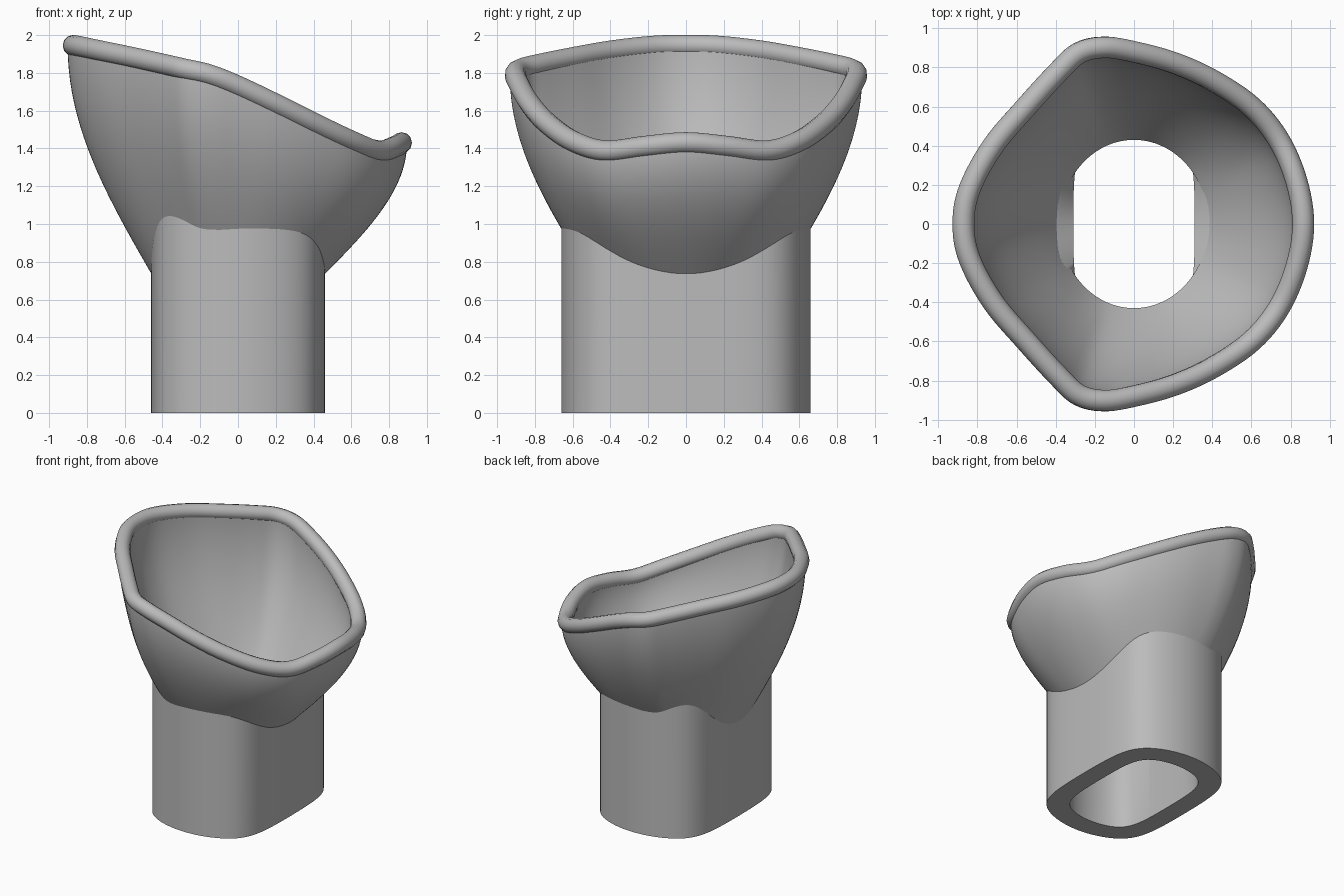
import bpy, bmesh, math
from mathutils import Vector

if "Cube" in bpy.data.objects:
    bpy.data.objects.remove(bpy.data.objects["Cube"])

grey = bpy.data.materials.new("grey_rubber")
grey.use_nodes = True
grey.diffuse_color = (0.5, 0.5, 0.5, 1)
grey.node_tree.nodes["Principled BSDF"].inputs["Base Color"].default_value = (0.5, 0.5, 0.5, 1)

BASE_Z = 0.73
STEPS = 6


def activate(obj):
    bpy.ops.object.select_all(action='DESELECT')
    obj.select_set(True)
    bpy.context.view_layer.objects.active = obj


def loft(name, rings):
    """Closed solid whose cross-section loops through all the rings."""
    bm = bmesh.new()
    rows = [[bm.verts.new(p) for p in ring] for ring in rings]
    count = len(rows[0])
    for k, row in enumerate(rows):
        nxt = rows[(k + 1) % len(rows)]
        for i in range(count):
            j = (i + 1) % count
            bm.faces.new((row[i], row[j], nxt[j], nxt[i]))
    bmesh.ops.recalc_face_normals(bm, faces=bm.faces)
    mesh = bpy.data.meshes.new(name)
    bm.to_mesh(mesh)
    bm.free()
    obj = bpy.data.objects.new(name, mesh)
    bpy.context.collection.objects.link(obj)
    mesh.materials.append(grey)
    activate(obj)
    bpy.ops.object.shade_smooth_by_angle(angle=math.radians(40))
    return obj


def smooth_loop(points):
    """Catmull-Rom samples around a closed loop."""
    out, n = [], len(points)
    for i in range(n):
        a, b, c, d = (points[(i + k) % n] for k in (-1, 0, 1, 2))
        for s in range(STEPS):
            t = s / STEPS
            out.append(0.5 * (2 * b + (c - a) * t + (2 * a - 5 * b + 4 * c - d) * t**2
                              + (3 * b - a - 3 * c + d) * t**3))
    return out


# Rim path: one half, mirrored across y
half = [Vector(p) for p in (
    (-.872, 0, 1.945), (-.84, .18, 1.94), (-.72, .4, 1.915), (-.55, .6, 1.88),
    (-.39, .775, 1.845), (-.28, .875, 1.82), (-.15, .903, 1.79), (0, .88, 1.73),
    (.2, .825, 1.635), (.4, .735, 1.535), (.6, .6, 1.44), (.74, .43, 1.387),
    (.83, .22, 1.41), (.865, 0, 1.43))]
rim = smooth_loop(half + [Vector((p.x, -p.y, p.z)) for p in half[-2:0:-1]])
angles = [math.atan2(p.y, p.x) for p in rim]


def polar(r, a, z):
    return Vector((r * math.cos(a), r * math.sin(a), z))


def ellipse_radius(a, rx, ry):
    return 1 / math.hypot(math.cos(a) / rx, math.sin(a) / ry)


def slab_radius(a, half_width, radius, power):
    """Circle clipped by two flat sides, with soft corners."""
    return ((abs(math.cos(a)) / half_width)**power + radius**-power)**(-1 / power)


def bowl_ring(u, rx, ry, offset):
    """Ring at fraction u of the height, following a quarter-sine flare."""
    ring = []
    for p, a in zip(rim, angles):
        low = ellipse_radius(a, rx, ry)
        high = p.xy.length + offset
        r = low + (high - low) * math.sin(u * math.pi / 2)
        ring.append(polar(r, a, BASE_Z + (p.z - BASE_Z) * u))
    return ring


# Flared bowl with a wall thickness
levels = [i / 20 for i in range(21)]
loft("bowl", [bowl_ring(u, .455, .51, .03) for u in levels]
     + [bowl_ring(u, .38, .43, -.045) for u in reversed(levels)])

# Rolled rim
curve = bpy.data.curves.new("rim", 'CURVE')
curve.dimensions = '3D'
curve.bevel_depth = 0.056
curve.bevel_resolution = 4
spline = curve.splines.new('POLY')
spline.points.add(len(rim) - 1)
for point, p in zip(spline.points, rim):
    point.co = (*p, 1)
spline.use_cyclic_u = True
rim_obj = bpy.data.objects.new("rim", curve)
bpy.context.collection.objects.link(rim_obj)
curve.materials.append(grey)
activate(rim_obj)
bpy.ops.object.convert(target='MESH')
bpy.ops.object.shade_smooth_by_angle(angle=math.radians(40))

# Hollow stem, its top edge ending inside the bowl wall
top = []
for p, a in zip(rim, angles):
    r = slab_radius(a, .465, .66, 8)
    low = ellipse_radius(a, .42, .47)
    s = min(max((r - low) / (p.xy.length - low), 0), 1)
    top.append(polar(r, a, BASE_Z + (p.z - BASE_Z) * math.asin(s) * 2 / math.pi))
outer = [polar(slab_radius(a, .465, .66, 8), a, 0) for a in angles]
inner = [polar(slab_radius(a, .312, .5, 7), a, 0) for a in angles]
inner_top = [p + Vector((0, 0, BASE_Z - .03)) for p in inner]
loft("stem", [outer, top, inner_top, inner])
